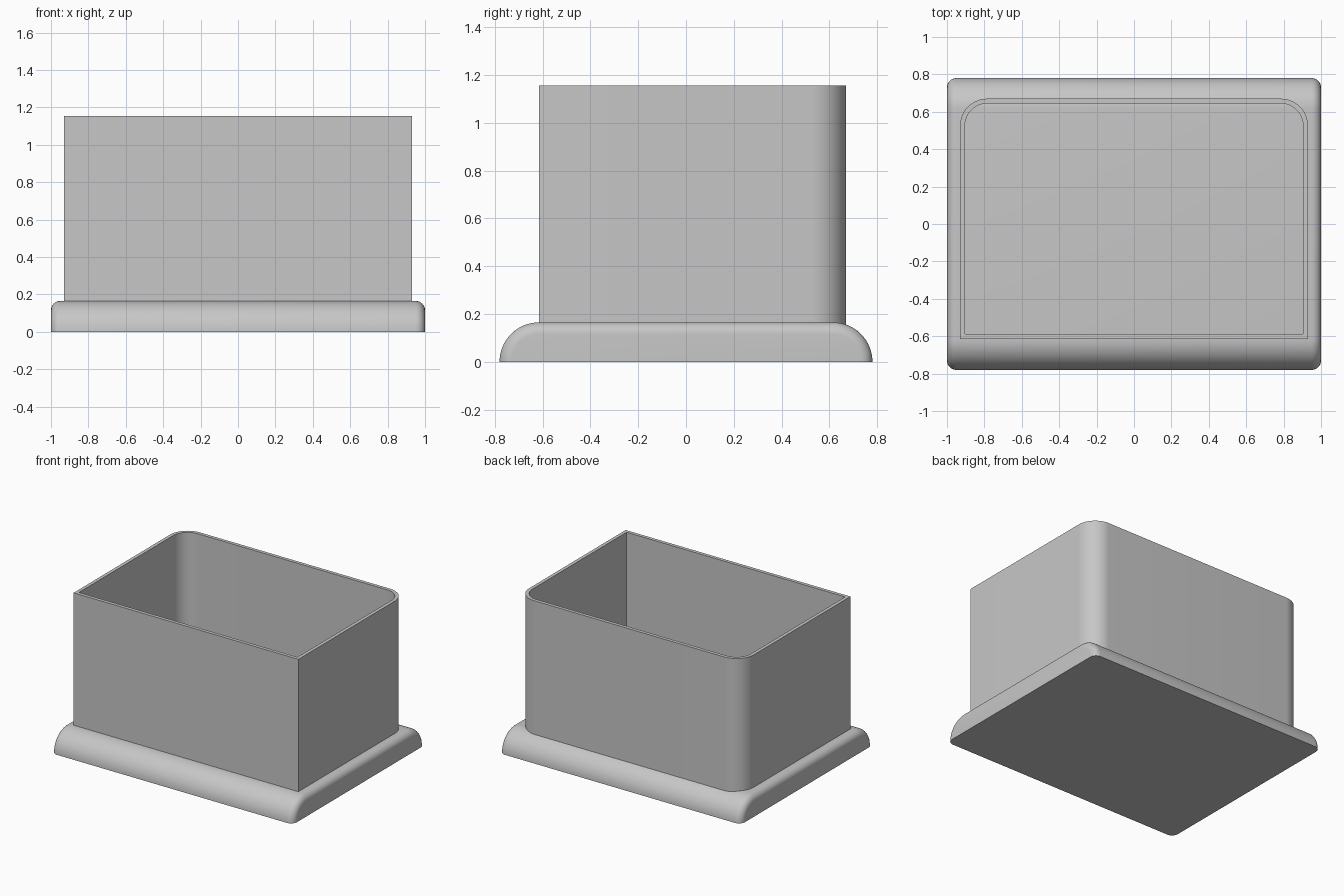
import bpy
import bmesh
from math import sin, cos, pi

cube = bpy.data.objects.get("Cube")
if cube:
    bpy.data.objects.remove(cube, do_unlink=True)

grey = bpy.data.materials.new("light grey")
grey.use_nodes = True
grey.diffuse_color = (0.57, 0.57, 0.57, 1)
grey.node_tree.nodes["Principled BSDF"].inputs["Base Color"].default_value = grey.diffuse_color

PLINTH_TOP = 0.165


def arc(cx, cy, radius, start, end, steps):
    """Points along a circular arc, angles in radians."""
    angles = [start + (end - start) * i / steps for i in range(steps + 1)]
    return [(cx + radius * cos(a), cy + radius * sin(a)) for a in angles]


def loft(name, rings, cap=False, closed=False):
    """Join equal-sized rings of points into one smooth-shaded object."""
    bm = bmesh.new()
    loops = [[bm.verts.new(p) for p in ring] for ring in rings]
    pairs = list(zip(loops, loops[1:]))
    if closed:
        pairs.append((loops[-1], loops[0]))
    for a, b in pairs:
        for i in range(len(a)):
            j = (i + 1) % len(a)
            bm.faces.new((a[i], a[j], b[j], b[i]))
    if cap:
        bm.faces.new(loops[0])
        bm.faces.new(loops[-1])
    bmesh.ops.recalc_face_normals(bm, faces=bm.faces)
    mesh = bpy.data.meshes.new(name)
    bm.to_mesh(mesh)
    bm.free()
    mesh.materials.append(grey)
    obj = bpy.data.objects.new(name, mesh)
    bpy.context.collection.objects.link(obj)
    bpy.ops.object.select_all(action="DESELECT")
    obj.select_set(True)
    bpy.context.view_layer.objects.active = obj
    bpy.ops.object.shade_smooth_by_angle(angle=pi / 6)
    return obj


# Plinth: quarter-round front and back, smaller rounding at both ends
def plinth_ring(x, inset):
    radius = PLINTH_TOP - inset
    half = 0.78 - PLINTH_TOP
    profile = arc(half, 0, radius, 0, pi / 2, 16) + arc(-half, 0, radius, pi / 2, pi, 16)
    return [(x, y, z) for y, z in profile]


END_RADIUS = 0.05
right_end = []
for i in range(9):
    a = pi / 2 * (1 - i / 8)
    right_end.append((-1 + END_RADIUS * (1 - sin(a)), END_RADIUS * (1 - cos(a))))
right_end = [(-1 + END_RADIUS * (1 - cos(i * pi / 16)), END_RADIUS * (1 - sin(i * pi / 16)))
             for i in range(9)]
stations = right_end + [(-x, inset) for x, inset in reversed(right_end)]
loft("plinth", [plinth_ring(x, inset) for x, inset in stations], cap=True)


# Open container: square front corners, rounded back corners
def wall_ring(inset, z):
    x, front, back = 0.93 - inset, -0.615 + inset, 0.67 - inset
    r = 0.145 - inset
    outline = [(-x, front), (x, front)]
    outline += arc(x - r, back - r, r, 0, pi / 2, 16)
    outline += arc(r - x, back - r, r, pi / 2, pi, 16)
    return [(px, py, z) for px, py in outline]


WALL, BOTTOM, RIM = 0.026, PLINTH_TOP - 0.015, 1.155
loft("container_wall", [wall_ring(0, BOTTOM), wall_ring(0, RIM),
                        wall_ring(WALL, RIM), wall_ring(WALL, BOTTOM)], closed=True)
